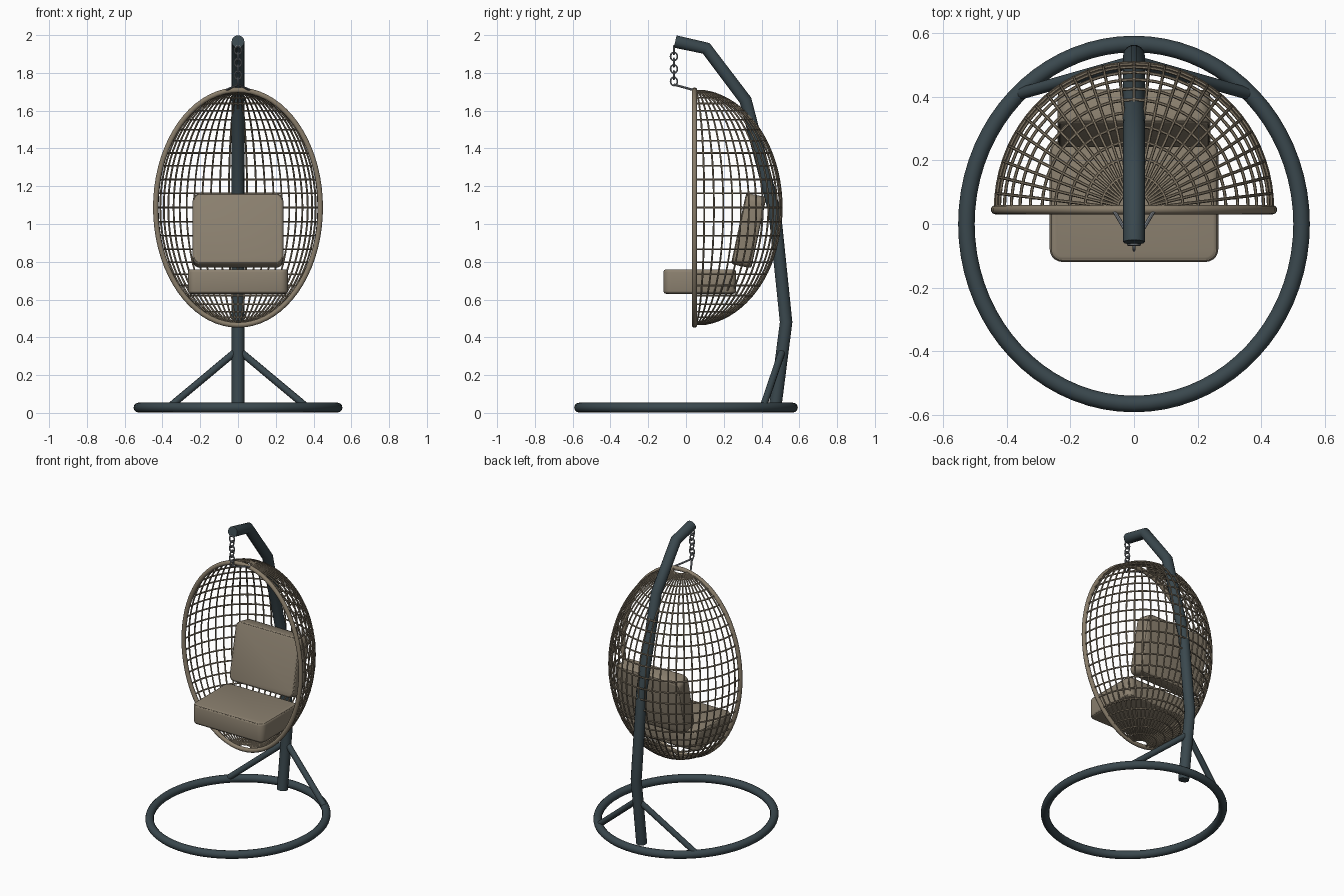
import bpy, bmesh, math
from mathutils import Matrix, Vector

cube = bpy.data.objects.get("Cube")
if cube:
    bpy.data.objects.remove(cube, do_unlink=True)


def material(name, rgb, rough=0.6):
    m = bpy.data.materials.new(name)
    m.use_nodes = True
    m.diffuse_color = (*rgb, 1)
    node = next(n for n in m.node_tree.nodes if n.type == 'BSDF_PRINCIPLED')
    node.inputs["Base Color"].default_value = (*rgb, 1)
    node.inputs["Roughness"].default_value = rough
    return m


STEEL = material("dark slate steel", (0.042, 0.064, 0.075))
RATTAN = material("woven rattan", (0.25, 0.205, 0.145))
FABRIC = material("taupe fabric", (0.26, 0.218, 0.16))
CHAIN = material("grey chain metal", (0.22, 0.24, 0.26))


def finish(obj):
    bpy.ops.object.select_all(action='DESELECT')
    obj.select_set(True)
    bpy.context.view_layer.objects.active = obj
    if obj.type == 'CURVE':
        bpy.ops.object.convert(target='MESH')
        obj = bpy.context.view_layer.objects.active
    bpy.ops.object.shade_smooth_by_angle(angle=math.radians(40))
    return obj


def tubes(name, paths, radius, mat, closed=False, res=3):
    """Round tubes along one or more point paths, as a single object."""
    cu = bpy.data.curves.new(name, 'CURVE')
    cu.dimensions = '3D'
    cu.bevel_depth = radius
    cu.bevel_resolution = res
    cu.use_fill_caps = True
    for path in paths:
        sp = cu.splines.new('POLY')
        sp.points.add(len(path) - 1)
        for p, co in zip(sp.points, path):
            p.co = (*co, 1)
        sp.use_cyclic_u = closed
    cu.materials.append(mat)
    obj = bpy.data.objects.new(name, cu)
    bpy.context.collection.objects.link(obj)
    return finish(obj)


def ellipse(fn, n):
    return [fn(math.cos(a), math.sin(a)) for a in (2 * math.pi * i / n for i in range(n))]


def cushion(name, size, centre, tilt):
    """Box with rounded plan corners, softened rims and piping; thin along local z."""
    w, d, t = size
    place = Matrix.Translation(centre) @ Matrix.Rotation(tilt, 4, 'X')
    bm = bmesh.new()
    bmesh.ops.create_cube(bm, size=1)
    bmesh.ops.scale(bm, vec=size, verts=bm.verts)
    corner = 0.04
    upright = [e for e in bm.edges if abs(e.verts[0].co.z - e.verts[1].co.z) > t / 2]
    bmesh.ops.bevel(bm, geom=upright, offset=corner, segments=5, profile=0.5, affect='EDGES')
    rims = [e for e in bm.edges if e.calc_face_angle(0) > 1]
    bmesh.ops.bevel(bm, geom=rims, offset=0.016, segments=3, profile=0.5, affect='EDGES')
    bm.transform(place)
    me = bpy.data.meshes.new(name)
    bm.to_mesh(me)
    bm.free()
    me.materials.append(FABRIC)
    obj = bpy.data.objects.new(name, me)
    bpy.context.collection.objects.link(obj)
    finish(obj)
    # piping seams along both rims
    loops = []
    for side in (-1, 1):
        loop = []
        for k, (sx, sy) in enumerate(((1, 1), (-1, 1), (-1, -1), (1, -1))):
            for j in range(6):
                a = (k + j / 5) * math.pi / 2
                x = sx * (w / 2 - corner) + (corner - 0.007) * math.cos(a)
                y = sy * (d / 2 - corner) + (corner - 0.007) * math.sin(a)
                loop.append(place @ Vector((x, y, side * (t / 2 - 0.006))))
        loops.append(loop)
    tubes(name + "_piping", loops, 0.004, FABRIC, closed=True, res=1)


# Stand: oval floor ring, bent post, two braces
ring = tubes("base_ring", [ellipse(lambda c, s: (0.527 * c, 0.566 * s, 0.028), 72)],
             0.026, STEEL, closed=True, res=4)
post_profile = [(-0.057, 1.966), (0.107, 1.93), (0.315, 1.655),
                (0.47, 1.06), (0.53, 0.48), (0.472, 0.03)]
tubes("post", [[(0, y, z) for y, z in post_profile]], 0.034, STEEL, res=5)
tubes("braces", [[(0, 0.512, 0.335), (s * 0.365, 0.408, 0.03)] for s in (-1, 1)], 0.019, STEEL)

# Basket: rim plus half-ellipsoid lattice
RX, RY, RZ = 0.436, 0.462, 0.622
CY, CZ = 0.045, 1.087
ROWS, COLS = 26, 28


def shell(theta, phi):
    return (RX * math.sin(theta) * math.cos(phi),
            CY + RY * math.sin(theta) * math.sin(phi),
            CZ + RZ * math.cos(theta))


tubes("basket_rim", [ellipse(lambda c, s: (RX * c, CY, CZ + RZ * s), 72)],
      0.0145, RATTAN, closed=True)
step = math.pi / ROWS
tubes("basket_hoops", [[shell(r * step, math.pi * i / 36) for i in range(37)]
                       for r in range(1, ROWS)], 0.005, RATTAN, res=1)
tubes("basket_ribs", [[shell(step + (math.pi - 2 * step) * i / 40, math.pi * c / COLS)
                       for i in range(41)] for c in range(1, COLS)], 0.005, RATTAN, res=1)

# Cushions
cushion("seat_cushion", (0.53, 0.385, 0.13), (0, 0.073, 0.695), 0)
cushion("back_cushion", (0.48, 0.385, 0.11), (0, 0.332, 0.965), math.radians(78))

# Hanging chain: links turned alternately
HY = -0.064
for i in range(6):
    z = 1.92 - i * 0.033

    def link(c, s, turned=i % 2):
        side = 0.018 * c
        return (0 if turned else side, HY + (side if turned else 0), z + 0.022 * s)
    tubes(f"chain_link_{i + 1}", [ellipse(link, 16)], 0.005, CHAIN, closed=True, res=1)

# Yoke joining chain to basket rim
tubes("yoke", [[(0, HY, 1.738), (s * 0.065, CY, 1.708)] for s in (-1, 1)], 0.006, CHAIN, res=2)
